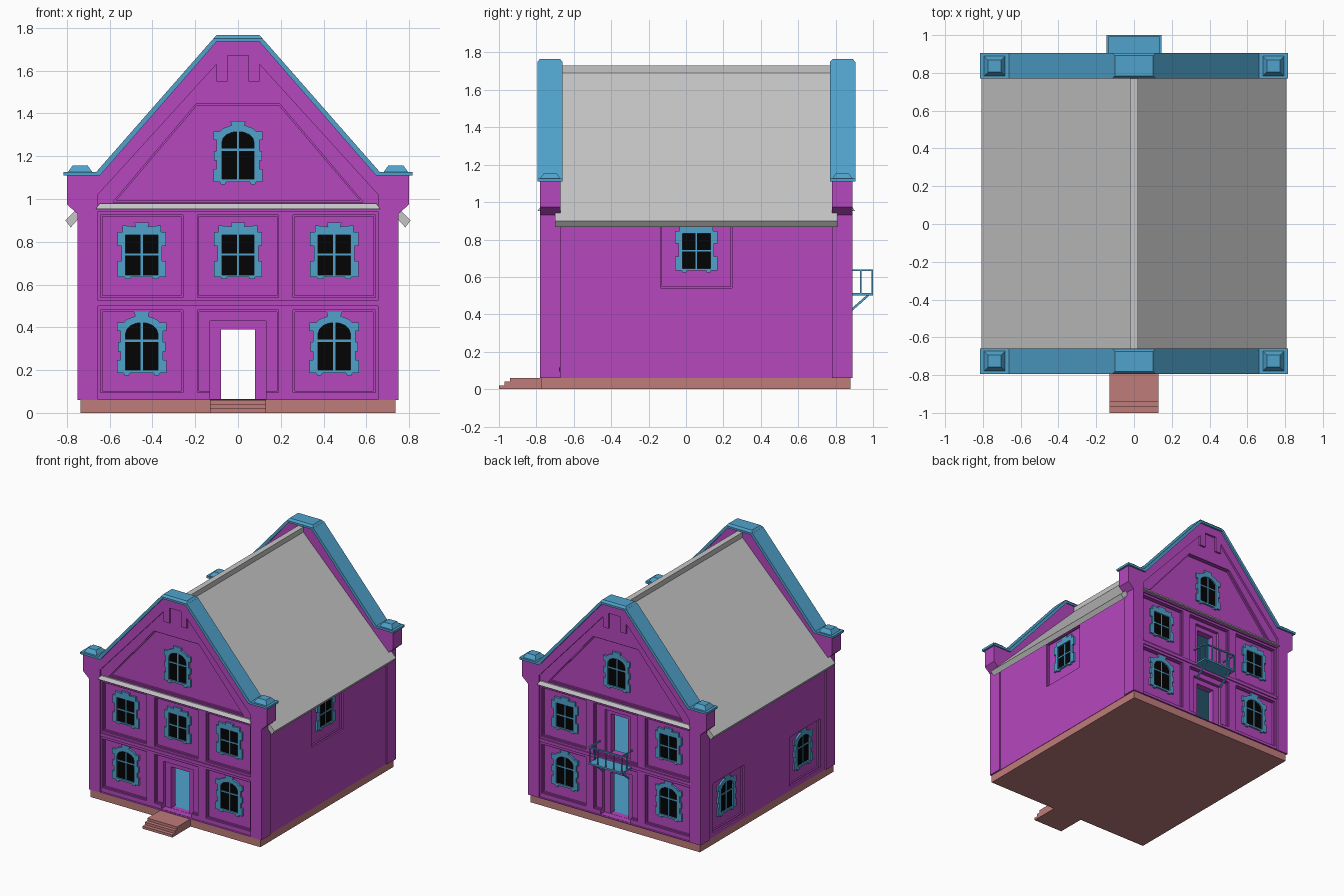
import bpy, bmesh
from math import radians, cos, sin, pi
from mathutils import Matrix, Vector

cube = bpy.data.objects.get("Cube")
if cube:
    bpy.data.objects.remove(cube, do_unlink=True)


def material(name, rgb):
    m = bpy.data.materials.new(name)
    m.use_nodes = True
    m.diffuse_color = (*rgb, 1)
    m.node_tree.nodes["Principled BSDF"].inputs["Base Color"].default_value = (*rgb, 1)
    return m


PURPLE = material("purple_plaster", (0.46, 0.063, 0.52))
BLUE = material("blue_trim", (0.08, 0.36, 0.60))
GREY = material("grey_roof", (0.56, 0.56, 0.56))
BRICK = material("brick_base", (0.52, 0.2, 0.195))
BLACK = material("black_glass", (0.001, 0.001, 0.001))

# Each wall is made facing -y, then turned about the house centre
CENTRE = Matrix.Translation((0, 0.055, 0))
HALF = 0.835          # centre to gable face
SIDE = 0.74           # centre to side wall


def turned(degrees):
    return CENTRE @ Matrix.Rotation(radians(degrees), 4, "Z")


def link(name, mesh, mat):
    ob = bpy.data.objects.new(name, mesh)
    mesh.materials.clear()
    mesh.materials.append(mat)
    for p in mesh.polygons:
        p.use_smooth = False
    bpy.context.scene.collection.objects.link(ob)


def plate(name, outlines, y0, y1, mat, frame=CENTRE):
    """Upright x-z outlines extruded from y0 to y1; nested outlines are holes."""
    curve = bpy.data.curves.new(name, "CURVE")
    curve.dimensions = "2D"
    curve.fill_mode = "BOTH"
    curve.extrude = (y1 - y0) / 2
    for points in outlines:
        s = curve.splines.new("POLY")
        s.points.add(len(points) - 1)
        for p, (x, z) in zip(s.points, points):
            p.co = (x, z, 0, 1)
        s.use_cyclic_u = True
    temp = bpy.data.objects.new(name, curve)
    mesh = bpy.data.meshes.new_from_object(temp)
    bpy.data.objects.remove(temp)
    mesh.transform(frame @ Matrix.Translation((0, (y0 + y1) / 2, 0)) @ Matrix.Rotation(pi / 2, 4, "X"))
    link(name, mesh, mat)


def box(name, lo, hi, mat, frame=Matrix(), taper=0):
    """Box between two corners; taper pulls in the top edges."""
    bm = bmesh.new()
    bmesh.ops.create_cube(bm, size=1)
    for v in bm.verts:
        t = taper if v.co.z > 0 else 0
        for i in range(3):
            inset = t if i < 2 else 0
            v.co[i] = hi[i] - inset if v.co[i] > 0 else lo[i] + inset
    bm.transform(frame)
    mesh = bpy.data.meshes.new(name)
    bm.to_mesh(mesh)
    bm.free()
    link(name, mesh, mat)


def mirrored(half):
    return half + [(-x, z) for x, z in reversed(half)]


def rect(x0, x1, z0, z1, inset=0):
    x0, x1, z0, z1 = x0 + inset, x1 - inset, z0 + inset, z1 - inset
    return [(x0, z0), (x1, z0), (x1, z1), (x0, z1)]


# Windows: trim with ears and keystone, glass, glazing bars
ARCH_TRIM = [(0.036, 0.285), (0.03, 0.265), (0.07, 0.25), (0.085, 0.235), (0.115, 0.235), (0.115, 0.195),
             (0.1, 0.195), (0.1, 0.145), (0.112, 0.145), (0.112, 0.1), (0.1, 0.1), (0.1, 0.06),
             (0.115, 0.06), (0.115, 0), (0.085, 0), (0.08, -0.012), (0.06, -0.012), (0.055, 0)]
FLAT_TRIM = [(0.034, 0.255), (0.03, 0.235), (0.09, 0.242), (0.09, 0.21), (0.113, 0.21), (0.113, 0.145),
             (0.095, 0.145), (0.095, 0.075), (0.113, 0.075), (0.113, 0), (0.08, 0), (0.075, -0.01),
             (0.055, -0.01), (0.05, 0)]


def window(name, x, z, arched, dist, frame):
    frame = frame @ Matrix.Translation((x, -dist, z))
    if arched:
        top, bar_z = 0.235, 0.15
        arc = [(0.075 * cos(a * pi / 8), 0.185 + 0.05 * sin(a * pi / 8)) for a in range(9)]
        glass = [(-0.075, 0.014), (0.075, 0.014)] + arc
    else:
        top, bar_z = 0.197, 0.105
        glass = rect(-0.075, 0.075, 0.01, top)
    trim = mirrored(ARCH_TRIM if arched else FLAT_TRIM)
    plate(name + "_trim", [trim, glass], -0.015, 0.001, BLUE, frame)
    plate(name + "_glass", [glass], -0.004, 0, BLACK, frame)
    box(name + "_bar_upright", (-0.005, -0.008, 0.01), (0.005, -0.003, top), BLUE, frame)
    box(name + "_bar_cross", (-0.075, -0.008, bar_z - 0.005), (0.075, -0.003, bar_z + 0.005), BLUE, frame)


# Base and front steps
box("base", (-0.737, -0.775, 0), (0.737, 0.88, 0.062), BRICK)
for i, y in enumerate((-1.0, -0.97, -0.94)):
    box("step", (-0.13, y, 0.02 * i), (0.13, -0.77, 0.02 * (i + 1)), BRICK)

# Hollow house core with two blue rooms
core = mirrored([(0.712, 0.06), (0.712, 0.92), (0.001, 1.63)])
rooms = [(-0.69, 0.69, 0.066, 0.49), (-0.69, 0.69, 0.52, 0.9)]
plate("house_core", [core] + [rect(*r, -0.005) for r in rooms], -0.73, 0.73, PURPLE)
for r in rooms:
    plate("room_lining", [rect(*r, -0.007), rect(*r)], -0.73, 0.73, BLUE)

# Roof slab and ridge
roof = mirrored([(0.001, 1.65), (0.755, 0.897), (0.782, 0.867), (0.807, 0.9), (0.001, 1.71)])
plate("roof", [roof], -0.755, 0.755, GREY)
box("ridge", (-0.022, -0.69, 1.69), (0.022, 0.8, 1.73), GREY)

# Gable outlines
GABLE = mirrored([(0.75, 0.06), (0.75, 0.93), (0.80, 0.975), (0.80, 1.115), (0.65, 1.115), (0.1, 1.74)])
FIELD = mirrored([(0.655, 0.063), (0.655, 1.02), (0.1, 1.63), (0.1, 1.55), (0.05, 1.55), (0.05, 1.67)])
COPING = mirrored([(0.1, 1.735), (0.645, 1.11), (0.815, 1.11), (0.815, 1.127), (0.662, 1.127), (0.115, 1.75)])
DOOR = rect(-0.08, 0.08, 0.066, 0.39)
DOOR_PORTAL = rect(-0.13, 0.13, 0.065, 0.43)
BALCONY_DOOR = rect(-0.075, 0.075, 0.545, 0.85)
BALCONY_PORTAL = rect(-0.11, 0.11, 0.54, 0.885)


def gable_panels(back, w):
    """Sunk panels of a gable, each drawn in by w."""
    panels = [mirrored([(0.19 - w, 0.48 - w), (0.19 - w, 0.095 + w), (0.13, 0.095 + w), (0.13, 0.065)]),
              mirrored([(0.585 - 2 * w, 0.985 + w), (0.195 - w / 2, 1.445 - w)]),
              rect(-0.19, 0.19, 0.53 if back else 0.54, 0.925, w)]
    for x in (-0.45, 0.45):
        panels += [rect(x - 0.192, x + 0.192, z, z + 0.385, w) for z in (0.095, 0.54)]
    return panels


for side, turn in (("front", 0), ("back", 180)):
    f = turned(turn)
    back = side == "back"
    doors = [DOOR] + ([BALCONY_DOOR] if back else [])
    portals = [DOOR_PORTAL] + ([BALCONY_PORTAL] if back else [])

    # Raised rim, field with stepped panels, sunk portals, wall
    layers = (("rim", [GABLE, FIELD], 0, 0.016),
              ("field", [FIELD] + gable_panels(back, 0), 0.015, 0.028),
              ("panel_step", [FIELD] + gable_panels(back, 0.008), 0.027, 0.041),
              ("edge", [GABLE, FIELD], 0.015, 0.041),
              ("panel_floor", [GABLE] + portals, 0.04, 0.066),
              ("wall", [GABLE] + doors, 0.065, 0.11))
    for part, outlines, d0, d1 in layers:
        plate(side + "_gable_" + part, outlines, d0 - HALF, d1 - HALF, PURPLE, f)
    plate(side + "_inner_wall", [rect(-0.695, 0.695, 0.064, 0.9)] + doors, 0.109 - HALF, 0.118 - HALF, BLUE, f)
    box(side + "_belt", (-0.655, -HALF + 0.007, 0.5), (0.655, -HALF + 0.016, 0.525), PURPLE, f)
    box(side + "_cornice_bed", (-0.655, -HALF + 0.003, 0.942), (0.655, -HALF + 0.016, 0.956), PURPLE, f)
    box(side + "_cornice", (-0.665, -HALF - 0.014, 0.953), (0.665, -HALF + 0.06, 0.978), GREY, f, 0.018)

    # Coping and its caps
    plate(side + "_coping", [COPING], -HALF - 0.015, -HALF + 0.12, BLUE, f)
    box(side + "_top_cap", (-0.115, -HALF - 0.015, 1.749), (0.115, -HALF + 0.12, 1.766), BLUE, f, 0.014)
    for x in (-0.738, 0.738):
        box(side + "_shoulder_cap", (x - 0.057, -HALF, 1.126), (x + 0.057, -HALF + 0.108, 1.157), BLUE, f, 0.022)

    # Windows
    d = HALF - 0.04
    for x in (-0.45, 0.45):
        window(side + "_lower_window", x, 0.187, True, d, f)
        window(side + "_upper_window", x, 0.635, False, d, f)
    window(side + "_attic_window", 0, 1.08, True, d, f)
    if not back:
        window("front_middle_window", 0, 0.635, False, d, f)

# Side walls with stepped panels
for name, turn, spots, arched in (("left", 90, (0.055 - 0.055,), False), ("right", -90, (-0.475, 0.475), True)):
    f = turned(turn)
    z0 = 0.095 if arched else 0.54
    wall = rect(-0.74, 0.74, 0.06, 0.92)
    for part, w, d in (("wall", 0, 0), ("panel_step", 0.008, 0.012)):
        panels = [rect(u - 0.192, u + 0.192, z0, min(z0 + 0.385, 0.91), w) for u in spots]
        plate(name + "_side_" + part, [wall] + panels, d - SIDE, d - SIDE + 0.013, PURPLE, f)
    plate(name + "_side_panel_floor", [wall], 0.024 - SIDE, 0.032 - SIDE, PURPLE, f)
    for u in spots:
        window(name + "_side_window", u, 0.187 if arched else 0.635, arched, SIDE - 0.024, f)

# Balcony floor, railing and brackets
f = turned(180)
OUT, WALL = -0.94, -HALF + 0.02


def bar(name, a, b, r=0.004):
    """Square bar between two points on the balcony."""
    a, b = Vector(a), Vector(b)
    d = b - a
    m = f @ Matrix.Translation(a) @ d.to_track_quat("Z", "Y").to_matrix().to_4x4()
    box(name, (-r, -r, 0), (r, r, d.length), BLUE, m)


box("balcony_floor", (-0.145, -0.945, 0.5), (0.145, WALL, 0.513), BLUE, f)
bar("balcony_front_rail", (-0.145, OUT, 0.636), (0.145, OUT, 0.636), 0.005)
for i in range(5):
    x = -0.14 + 0.07 * i
    bar("balcony_post", (x, OUT, 0.51), (x, OUT, 0.636))
for x in (-0.14, 0.14):
    bar("balcony_side_rail", (x, OUT, 0.636), (x, WALL, 0.636), 0.005)
    bar("balcony_side_post", (x, -0.88, 0.51), (x, -0.88, 0.636))
    bar("balcony_bracket", (x * 0.8, -0.92, 0.503), (x * 0.8, WALL, 0.41), 0.006)
